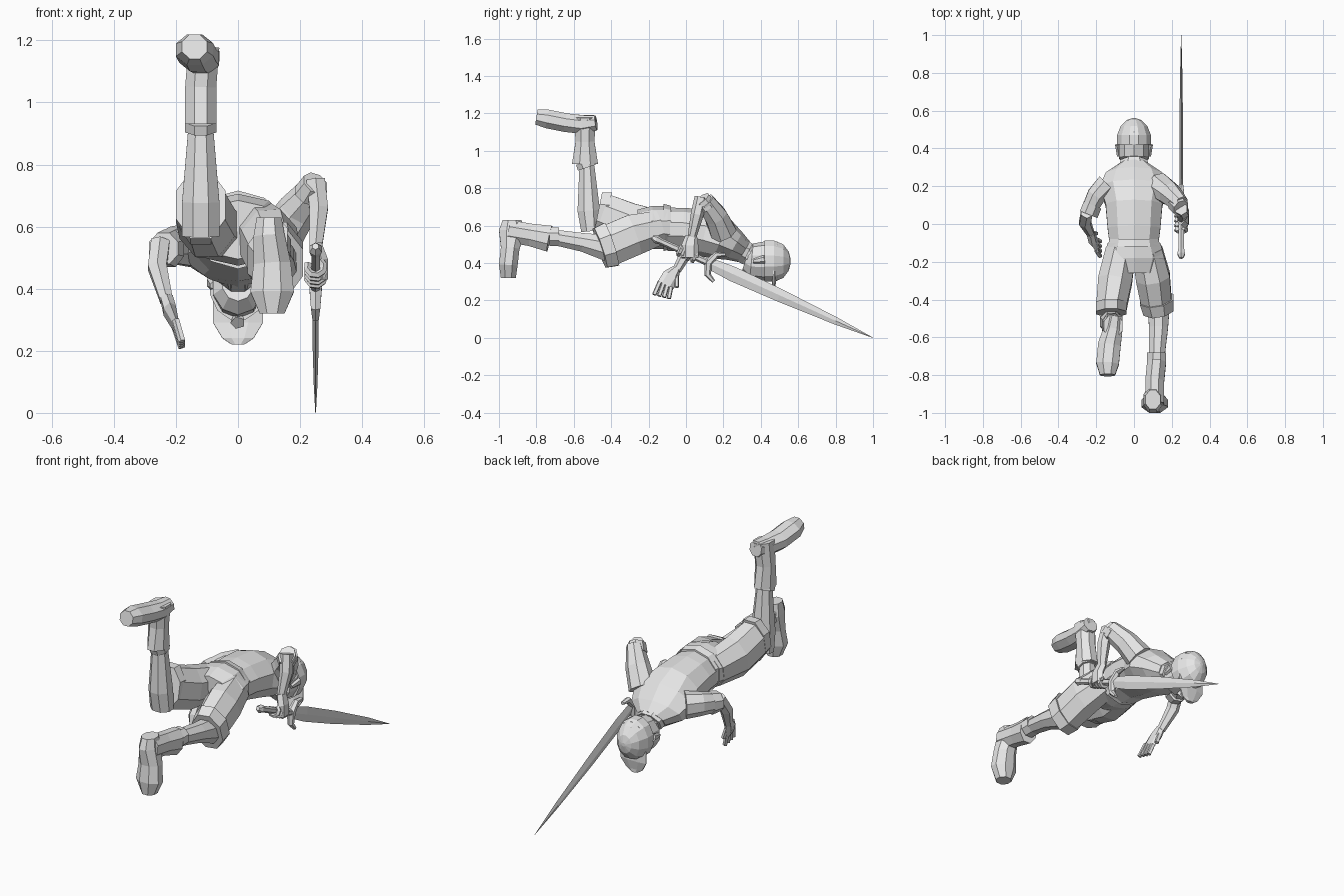
import bpy
import bmesh
import math
from mathutils import Vector

start_cube = bpy.data.objects.get("Cube")
if start_cube:
    bpy.data.objects.remove(start_cube, do_unlink=True)

grey = bpy.data.materials.new("light_grey")
grey.use_nodes = True
grey.diffuse_color = (.8, .8, .8, 1)
grey.node_tree.nodes["Principled BSDF"].inputs["Base Color"].default_value = grey.diffuse_color

ACROSS = Vector((1, 0, 0))


def ring(x=0, y=0, z=0, wide=.02, deep=.02):
    """One cross-section: centre, half width and half depth."""
    return Vector((x, y, z)), wide, deep


def finish(name, mesh_data):
    bmesh.ops.recalc_face_normals(mesh_data, faces=mesh_data.faces)
    mesh = bpy.data.meshes.new(name)
    mesh_data.to_mesh(mesh)
    mesh_data.free()
    mesh.materials.append(grey)
    part = bpy.data.objects.new(name, mesh)
    bpy.context.collection.objects.link(part)
    return part


def loft(name, *rings, sides=8, flat=True, axis=ACROSS):
    """Skin a row of cross-sections that follow a path."""
    mesh_data = bmesh.new()
    loops = []
    grow = 1 / math.cos(math.pi / sides) if flat else 1
    for index, (centre, wide, deep) in enumerate(rings):
        before = rings[max(index - 1, 0)][0]
        after = rings[min(index + 1, len(rings) - 1)][0]
        along = (after - before).normalized()
        side = (axis - along * along.dot(axis)).normalized()
        up = along.cross(side)
        loop = []
        for step in range(sides):
            angle = math.tau * (step + (.5 if flat else 0)) / sides
            offset = side * wide * math.cos(angle) + up * deep * math.sin(angle)
            loop.append(mesh_data.verts.new(centre + offset * grow))
        loops.append(loop)
    for first, second in zip(loops, loops[1:]):
        for step in range(sides):
            after = (step + 1) % sides
            mesh_data.faces.new((first[step], first[after], second[after], second[step]))
    mesh_data.faces.new(loops[0])
    mesh_data.faces.new(loops[-1])
    return finish(name, mesh_data)


# Shirt
loft("shirt",
     ring(y=-.10, z=.58, wide=.13, deep=.11),
     ring(y=-.02, z=.58, wide=.14, deep=.11),
     ring(y=.10, z=.56, wide=.15, deep=.12),
     ring(y=.19, z=.53, wide=.18, deep=.11),
     ring(y=.26, z=.49, wide=.15, deep=.08),
     ring(y=.31, z=.46, wide=.08, deep=.06), sides=10)
loft("collar",
     ring(y=.29, z=.47, wide=.08, deep=.06),
     ring(y=.33, z=.45, wide=.07, deep=.06))

# Shorts
loft("waistband",
     ring(y=-.08, z=.59, wide=.13, deep=.11),
     ring(y=-.12, z=.59, wide=.14, deep=.12), sides=10)
loft("shorts_seat",
     ring(y=-.10, z=.59, wide=.14, deep=.11),
     ring(y=-.18, z=.59, wide=.16, deep=.11),
     ring(y=-.26, z=.59, wide=.13, deep=.09), sides=10)
loft("left_shorts_leg",
     ring(x=.07, y=-.14, z=.59, wide=.08, deep=.09),
     ring(x=.10, y=-.28, z=.55, wide=.09, deep=.11),
     ring(x=.12, y=-.42, z=.49, wide=.08, deep=.11))
loft("left_shorts_hem",
     ring(x=.12, y=-.40, z=.50, wide=.09, deep=.12),
     ring(x=.13, y=-.46, z=.48, wide=.08, deep=.11))
loft("right_shorts_leg",
     ring(x=-.07, y=-.14, z=.59, wide=.08, deep=.09),
     ring(x=-.10, y=-.30, z=.61, wide=.09, deep=.11),
     ring(x=-.12, y=-.44, z=.66, wide=.08, deep=.11))
loft("right_shorts_hem",
     ring(x=-.12, y=-.42, z=.66, wide=.08, deep=.12),
     ring(x=-.12, y=-.47, z=.67, wide=.08, deep=.11))

# Left leg, stretched back
loft("left_shin",
     ring(x=.13, y=-.42, z=.48, wide=.06, deep=.07),
     ring(x=.13, y=-.55, z=.51, wide=.05, deep=.05),
     ring(x=.12, y=-.72, z=.54, wide=.04, deep=.04))
loft("left_sock",
     ring(x=.12, y=-.68, z=.54, wide=.05, deep=.05),
     ring(x=.12, y=-.73, z=.54, wide=.05, deep=.05))
loft("left_boot_shaft",
     ring(x=.12, y=-.73, z=.53, wide=.05, deep=.07),
     ring(x=.11, y=-.83, z=.55, wide=.05, deep=.06),
     ring(x=.11, y=-.95, z=.57, wide=.05, deep=.06))
loft("left_boot_foot",
     ring(x=.10, y=-.93, z=.63, wide=.04, deep=.05),
     ring(x=.10, y=-.93, z=.57, wide=.05, deep=.07),
     ring(x=.11, y=-.94, z=.48, wide=.06, deep=.05),
     ring(x=.11, y=-.95, z=.39, wide=.07, deep=.05),
     ring(x=.11, y=-.95, z=.32, wide=.04, deep=.04))

# Right leg, bent upwards at the knee
loft("right_shin",
     ring(x=-.12, y=-.51, z=.57, wide=.06, deep=.05),
     ring(x=-.12, y=-.52, z=.68, wide=.06, deep=.06),
     ring(x=-.12, y=-.53, z=.92, wide=.04, deep=.04))
loft("right_sock",
     ring(x=-.12, y=-.53, z=.91, wide=.05, deep=.05),
     ring(x=-.12, y=-.54, z=.94, wide=.05, deep=.05))
loft("right_boot_shaft",
     ring(x=-.12, y=-.54, z=.93, wide=.05, deep=.07),
     ring(x=-.12, y=-.54, z=1.05, wide=.05, deep=.05),
     ring(x=-.11, y=-.54, z=1.18, wide=.05, deep=.06))
loft("right_boot_foot",
     ring(x=-.10, y=-.48, z=1.15, wide=.04, deep=.04),
     ring(x=-.11, y=-.55, z=1.14, wide=.05, deep=.05),
     ring(x=-.13, y=-.64, z=1.15, wide=.06, deep=.05),
     ring(x=-.14, y=-.74, z=1.17, wide=.06, deep=.05),
     ring(x=-.14, y=-.80, z=1.18, wide=.04, deep=.04))

# Left arm, elbow high above the sword
loft("left_sleeve",
     ring(x=.13, y=.20, z=.56, wide=.07, deep=.07),
     ring(x=.19, y=.16, z=.65, wide=.06, deep=.06),
     ring(x=.25, y=.10, z=.73, wide=.04, deep=.05))
loft("left_cuff",
     ring(x=.23, y=.11, z=.70, wide=.05, deep=.05),
     ring(x=.25, y=.08, z=.74, wide=.04, deep=.05))
loft("left_forearm",
     ring(x=.25, y=.08, z=.75, wide=.03, deep=.03),
     ring(x=.26, y=.06, z=.66, wide=.03, deep=.03),
     ring(x=.25, y=.03, z=.53, wide=.02, deep=.02), sides=6)
loft("left_palm",
     ring(x=.25, y=.03, z=.54, wide=.02, deep=.03),
     ring(x=.27, y=.02, z=.49, wide=.02, deep=.04),
     ring(x=.27, y=.02, z=.43, wide=.02, deep=.04), sides=6)

# Right arm, hanging open
loft("right_sleeve",
     ring(x=-.14, y=.21, z=.54, wide=.06, deep=.07),
     ring(x=-.20, y=.15, z=.54, wide=.05, deep=.06),
     ring(x=-.24, y=.07, z=.53, wide=.04, deep=.05))
loft("right_cuff",
     ring(x=-.22, y=.10, z=.53, wide=.05, deep=.06),
     ring(x=-.24, y=.05, z=.53, wide=.05, deep=.05))
loft("right_forearm",
     ring(x=-.25, y=.06, z=.55, wide=.03, deep=.03),
     ring(x=-.26, y=.01, z=.47, wide=.03, deep=.03),
     ring(x=-.23, y=-.05, z=.36, wide=.02, deep=.02), sides=6)
loft("right_palm",
     ring(x=-.23, y=-.05, z=.37, wide=.02, deep=.02),
     ring(x=-.22, y=-.08, z=.33, wide=.02, deep=.04),
     ring(x=-.20, y=-.11, z=.28, wide=.01, deep=.04), sides=6)
for finger in range(4):
    spread = finger * .02
    loft("right_finger",
         ring(x=-.20, y=-.14 + spread, z=.30 - spread / 2, wide=.01, deep=.01),
         ring(x=-.18, y=-.17 + spread * 1.3, z=.23 - spread / 3, wide=.01, deep=.01), sides=5)
loft("right_thumb",
     ring(x=-.22, y=-.05, z=.33, wide=.01, deep=.01),
     ring(x=-.20, y=-.05, z=.27, wide=.01, deep=.01), sides=5)

# Head, face down, in a peaked cap
loft("neck",
     ring(y=.28, z=.46, wide=.05, deep=.05),
     ring(y=.37, z=.43, wide=.06, deep=.06))
loft("head",
     ring(y=.32, z=.42, wide=.05, deep=.06),
     ring(y=.35, z=.41, wide=.08, deep=.09),
     ring(y=.42, z=.41, wide=.08, deep=.10),
     ring(y=.49, z=.41, wide=.08, deep=.10), sides=10)
loft("cap_crown",
     ring(y=.42, z=.41, wide=.09, deep=.11),
     ring(y=.47, z=.41, wide=.09, deep=.11),
     ring(y=.52, z=.41, wide=.07, deep=.09),
     ring(y=.55, z=.41, wide=.04, deep=.05),
     ring(y=.56, z=.41, wide=.01, deep=.01), sides=12)
loft("cap_peak",
     ring(y=.47, z=.36, wide=.08, deep=.01),
     ring(y=.47, z=.29, wide=.08, deep=.01),
     ring(y=.46, z=.24, wide=.05, deep=.01),
     ring(y=.46, z=.22, wide=.02, deep=.01))
loft("nose",
     ring(y=.43, z=.32, wide=.01, deep=.01),
     ring(y=.39, z=.29, wide=.02, deep=.02), sides=5)
for side in (-1, 1):
    loft("ear",
         ring(x=side * .08, y=.36, z=.41, wide=.01, deep=.01),
         ring(x=side * .09, y=.42, z=.42, wide=.01, deep=.02), sides=6)

# Sword, pointing forwards and down
def on_sword(y, wide, deep, lift=0):
    return ring(x=.25, y=y + lift * .4, z=.455 * (1 - y) + lift * .9, wide=wide, deep=deep)


loft("sword_blade",
     on_sword(.12, .01, .03), on_sword(.25, .01, .04), on_sword(.5, .01, .035),
     on_sword(.8, .006, .02), on_sword(1, .001, .001), sides=4, flat=False)
loft("sword_grip", on_sword(-.14, .014, .015), on_sword(.13, .014, .016), sides=6)
loft("sword_pommel",
     on_sword(-.18, .01, .01), on_sword(-.16, .02, .02), on_sword(-.13, .015, .015), sides=6)
loft("sword_guard",
     on_sword(.18, .01, .008, lift=-.08), on_sword(.14, .015, .015, lift=-.06),
     on_sword(.12, .02, .02), on_sword(.14, .015, .015, lift=.06),
     on_sword(.18, .01, .008, lift=.08), sides=6)

# Fingers curled round the grip
SWORD = Vector((0, .91, -.415))
ACROSS_GRIP = Vector((0, .415, .91))
for finger in range(4):
    centre = on_sword(-.03 + finger * .025, 0, 0)[0]
    curl = []
    for step in range(7):
        angle = math.radians(60 - step * 45)
        point = centre + (ACROSS * math.cos(angle) + ACROSS_GRIP * math.sin(angle)) * .027
        curl.append(ring(*point, wide=.011, deep=.01))
    loft("left_finger", *curl, sides=5, axis=SWORD)
